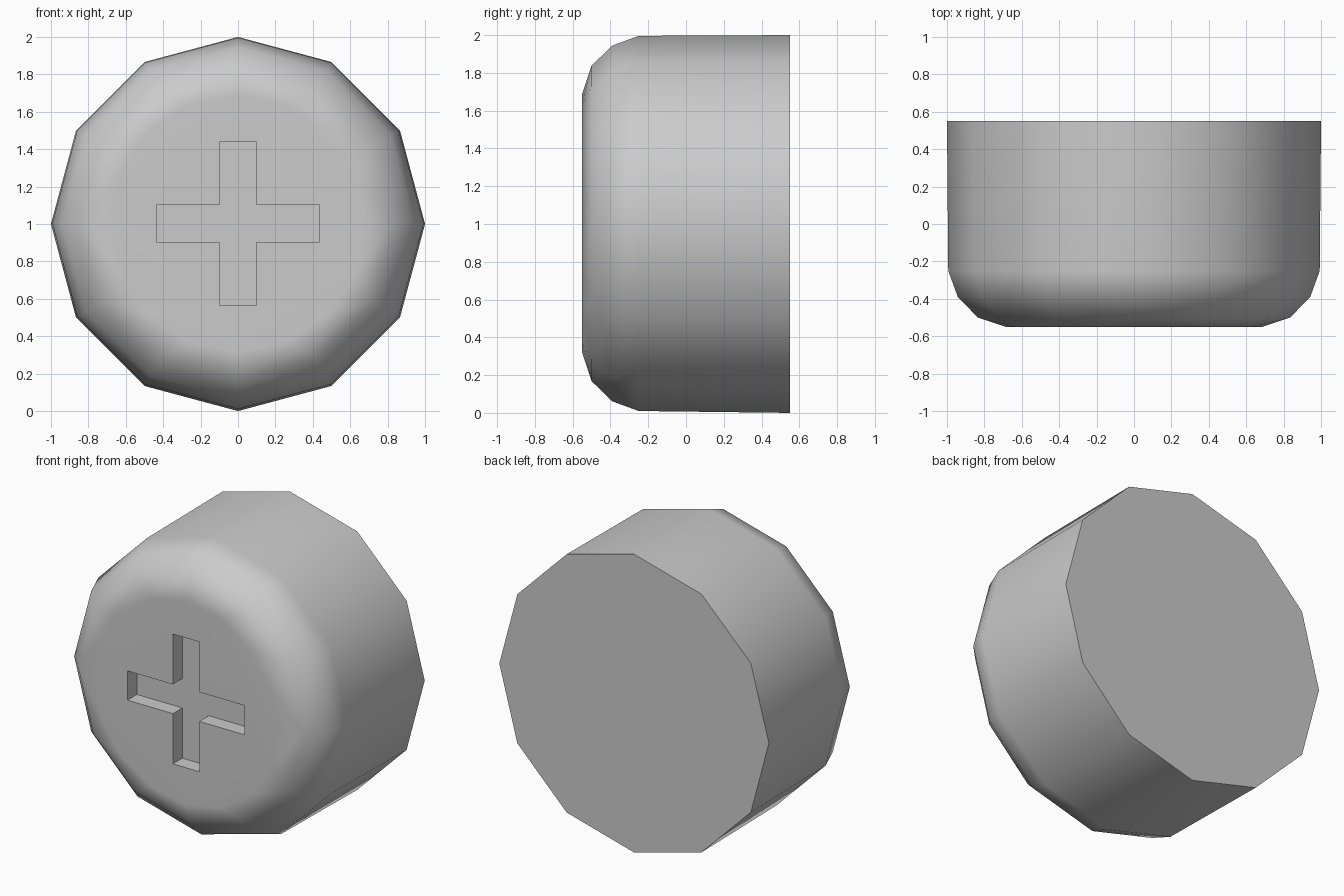
import bpy, bmesh
from math import radians, sin, cos, pi

if "Cube" in bpy.data.objects:
    bpy.data.objects.remove(bpy.data.objects["Cube"])

# (y, radius, sides) from the back plate to the flat front cap
PROFILE = [(0.55, 1.0, 12), (-0.25, 0.993, 12), (-0.39, 0.942, 12),
           (-0.50, 0.835, 12), (-0.55, 0.685, 16)]


def add_object(name, bm):
    bmesh.ops.recalc_face_normals(bm, faces=bm.faces)
    mesh = bpy.data.meshes.new(name)
    bm.to_mesh(mesh)
    bm.free()
    obj = bpy.data.objects.new(name, mesh)
    bpy.context.collection.objects.link(obj)
    return obj


def ring(bm, y, r, n):
    zc = 1.0 if y > 0 else 1.003
    return [bm.verts.new((r * sin(2 * pi * i / n), y, zc + r * cos(2 * pi * i / n)))
            for i in range(n)]


def bridge(bm, a, b):
    """Join two rings, using triangles where their side counts differ."""
    n, m = len(a), len(b)
    if n == m:
        for i in range(n):
            j = (i + 1) % n
            bm.faces.new((a[i], a[j], b[j], b[i]))
        return
    i = j = 0
    while i < n or j < m:
        if j >= m or (i < n and (i + 0.5) / n < (j + 0.5) / m):
            bm.faces.new((a[i], a[(i + 1) % n], b[j % m]))
            i += 1
        else:
            bm.faces.new((a[i % n], b[(j + 1) % m], b[j]))
            j += 1


# Screw head body
bm = bmesh.new()
rings = [ring(bm, *p) for p in PROFILE]
for a, b in zip(rings, rings[1:]):
    bridge(bm, a, b)
bm.faces.new(rings[0])
bm.faces.new(rings[-1])
head = add_object("screw_head", bm)

# Cross-shaped cutter for the drive slot
w, l = 0.098, 0.435
quarter = [(w, l), (w, w), (l, w)]
outline = []
for _ in range(4):
    outline += quarter
    quarter = [(z, -x) for x, z in quarter]
bm = bmesh.new()
front, back = [[bm.verts.new((x, y, z + 1.003)) for x, z in outline] for y in (-0.75, -0.45)]
bridge(bm, front, back)
bm.faces.new(front)
bm.faces.new(back)
cutter = add_object("cross_cutter", bm)
cutter.hide_render = True

# Cut the slot, then smooth while keeping the hard edges
bpy.context.view_layer.objects.active = head
head.select_set(True)
cut = head.modifiers.new("slot", 'BOOLEAN')
cut.operation = 'DIFFERENCE'
cut.solver = 'EXACT'
cut.object = cutter
bpy.ops.object.modifier_apply(modifier=cut.name)
bpy.data.objects.remove(cutter)
bpy.ops.object.shade_smooth_by_angle(angle=radians(40))
weighted = head.modifiers.new("weighted_normals", 'WEIGHTED_NORMAL')
weighted.keep_sharp = True
